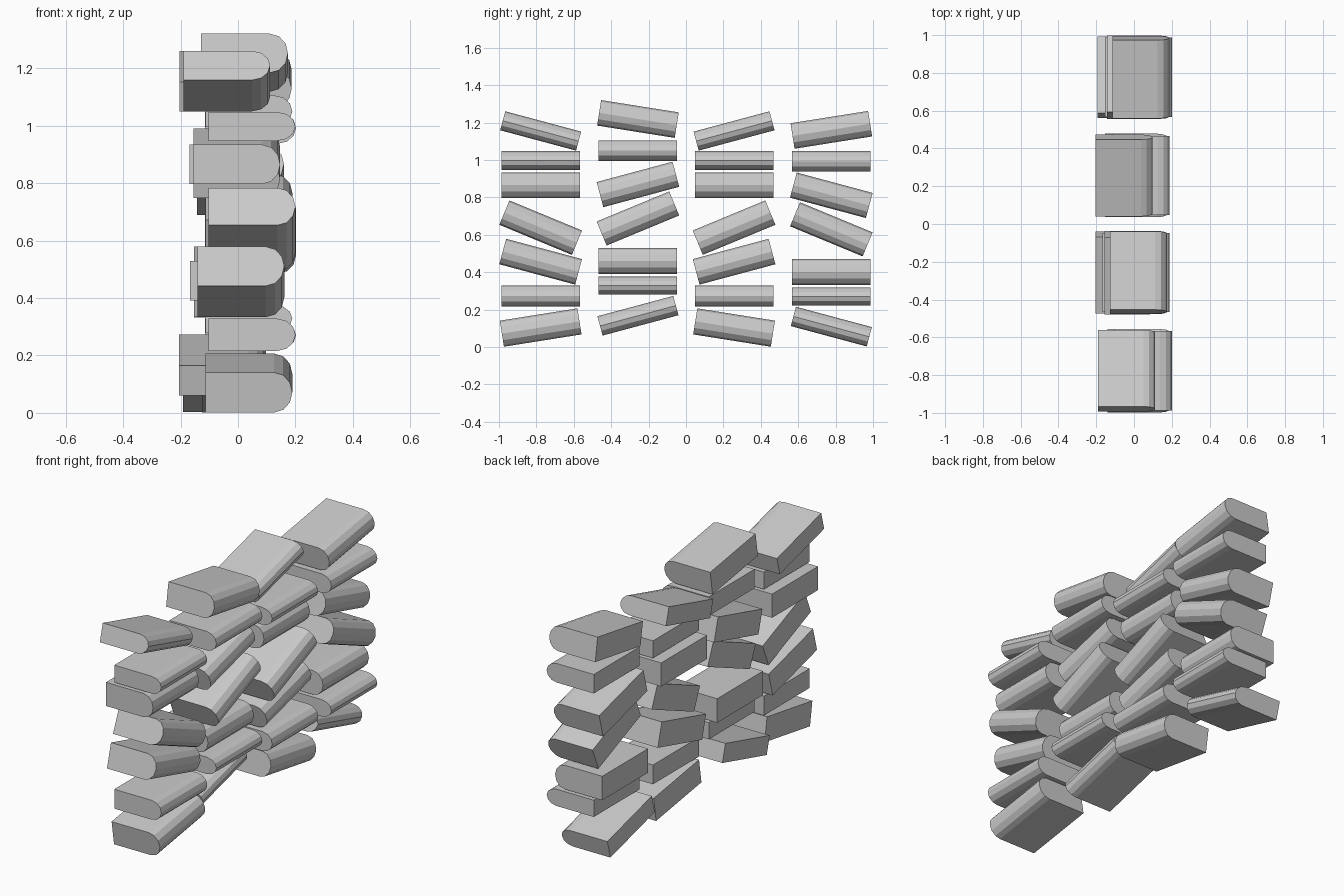
import bpy, bmesh
from math import sin, cos, pi, radians

if "Cube" in bpy.data.objects:
    bpy.data.objects.remove(bpy.data.objects["Cube"])

WIDTH, LENGTH, SPINE = 0.302, 0.42, 0.063


def bar(name, x0, y, z, thick, tilt):
    """Slab along y: flat on the -x side, rounded 6-sided edge on the +x side."""
    h, w = thick / 2, WIDTH / 2
    prof = [(-w, h), (-w, -h)]
    for i in range(7):
        a = -pi / 2 + pi * i / 6
        prof.append((w - SPINE + SPINE * cos(a), h * sin(a)))
    bm = bmesh.new()
    face = bm.faces.new([bm.verts.new((px, -LENGTH / 2, pz)) for px, pz in prof])
    ext = bmesh.ops.extrude_face_region(bm, geom=[face])
    moved = [v for v in ext["geom"] if isinstance(v, bmesh.types.BMVert)]
    bmesh.ops.translate(bm, verts=moved, vec=(0, LENGTH, 0))
    bmesh.ops.recalc_face_normals(bm, faces=bm.faces)
    me = bpy.data.meshes.new(name)
    bm.to_mesh(me)
    bm.free()
    ob = bpy.data.objects.new(name, me)
    ob.location = (x0 + w, y, z)
    ob.rotation_euler = (radians(tilt), 0, 0)
    bpy.context.collection.objects.link(ob)


# Two stack patterns, top to bottom: left x, height, thickness, tilt
stack_a = [
    (-0.190, 1.155, 0.105, -15),
    (-0.102, 0.997, 0.100, 0),
    (-0.155, 0.865, 0.137, 0),
    (-0.102, 0.638, 0.141, -22.5),
    (-0.141, 0.456, 0.141, -15),
    (-0.102, 0.272, 0.112, 0),
    (-0.113, 0.104, 0.141, 9),
]
stack_b = [
    (-0.128, 1.219, 0.138, -9),
    (-0.113, 1.050, 0.110, 0),
    (-0.155, 0.869, 0.139, 15),
    (-0.113, 0.687, 0.139, 22.5),
    (-0.167, 0.460, 0.139, 0),
    (-0.113, 0.328, 0.097, 0),
    (-0.205, 0.167, 0.107, 15),
]

# Four columns: pattern, y, x shift, z shift, tilt direction
columns = [
    (stack_a, -0.777, 0, 0, 1),
    (stack_b, -0.257, 0, 0, 1),
    (stack_a, 0.257, -0.013, 0, -1),
    (stack_b, 0.777, 0.013, -0.058, -1),
]
for c, (stack, y, dx, dz, sign) in enumerate(columns, 1):
    for r, (x0, z, thick, tilt) in enumerate(stack, 1):
        bar(f"book_column{c}_row{r}", x0 + dx, y, z + dz, thick, sign * tilt)
